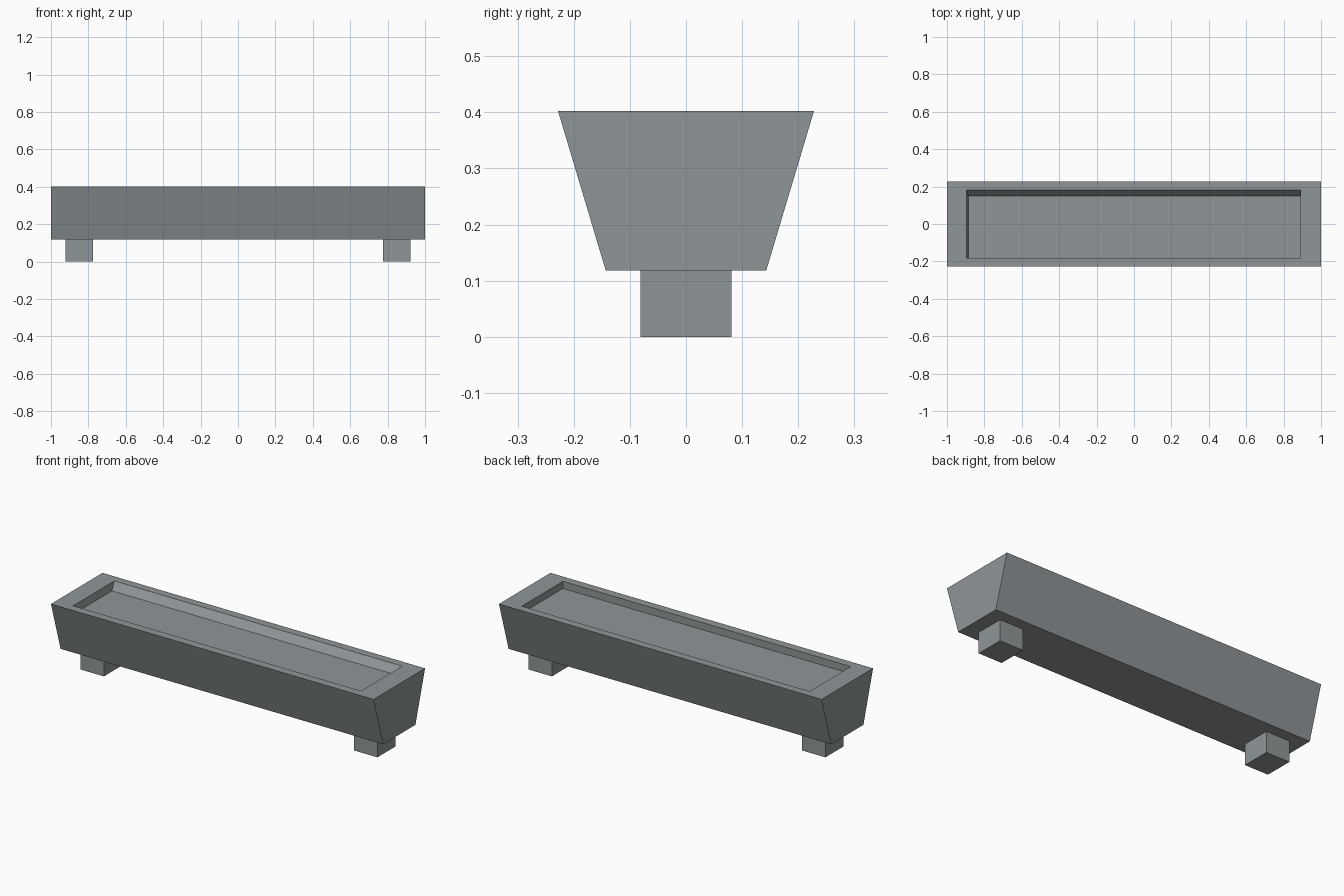
import bpy, bmesh

if "Cube" in bpy.data.objects:
    bpy.data.objects.remove(bpy.data.objects["Cube"])

stone = bpy.data.materials.new("grey stone")
stone.diffuse_color = (0.275, 0.303, 0.313, 1)
stone.use_nodes = True
stone.node_tree.nodes["Principled BSDF"].inputs["Base Color"].default_value = stone.diffuse_color


def make_object(name, bm):
    bmesh.ops.recalc_face_normals(bm, faces=bm.faces)
    mesh = bpy.data.meshes.new(name)
    bm.to_mesh(mesh)
    bm.free()
    mesh.materials.append(stone)
    obj = bpy.data.objects.new(name, mesh)
    bpy.context.collection.objects.link(obj)
    return obj


def tapered_box(bm, bottom, top, z0, z1):
    """Box whose bottom and top rectangles are (x0, x1, y0, y1)."""
    bmesh.ops.create_cube(bm, size=1)
    for v in bm.verts:
        x0, x1, y0, y1 = top if v.co.z > 0 else bottom
        v.co = (x1 if v.co.x > 0 else x0,
                y1 if v.co.y > 0 else y0,
                z1 if v.co.z > 0 else z0)


# Trough body: flared section, straight ends, shallow recess in the top
bm = bmesh.new()
tapered_box(bm, (-1, 1, -0.143, 0.143), (-1, 1, -0.228, 0.228), 0.118, 0.402)
top = max(bm.faces, key=lambda f: f.calc_center_median().z)


def fit(face, rect, z):
    c = face.calc_center_median()
    x0, x1, y0, y1 = rect
    for v in face.verts:
        v.co = (x1 if v.co.x > c.x else x0, y1 if v.co.y > c.y else y0, z)


# Rim, then recess floor with a sloping back wall
bmesh.ops.inset_individual(bm, faces=[top], thickness=0.05)
fit(top, (-0.895, 0.89, -0.181, 0.183), 0.402)
bmesh.ops.inset_individual(bm, faces=[top], thickness=0.01)
fit(top, (-0.886, 0.89, -0.181, 0.149), 0.362)
make_object("trough", bm)

# Square feet near each end
for side, name in ((-1, "left_foot"), (1, "right_foot")):
    bm = bmesh.new()
    cx = side * 0.848
    rect = (cx - 0.073, cx + 0.073, -0.081, 0.081)
    tapered_box(bm, rect, rect, 0, 0.118)
    make_object(name, bm)
